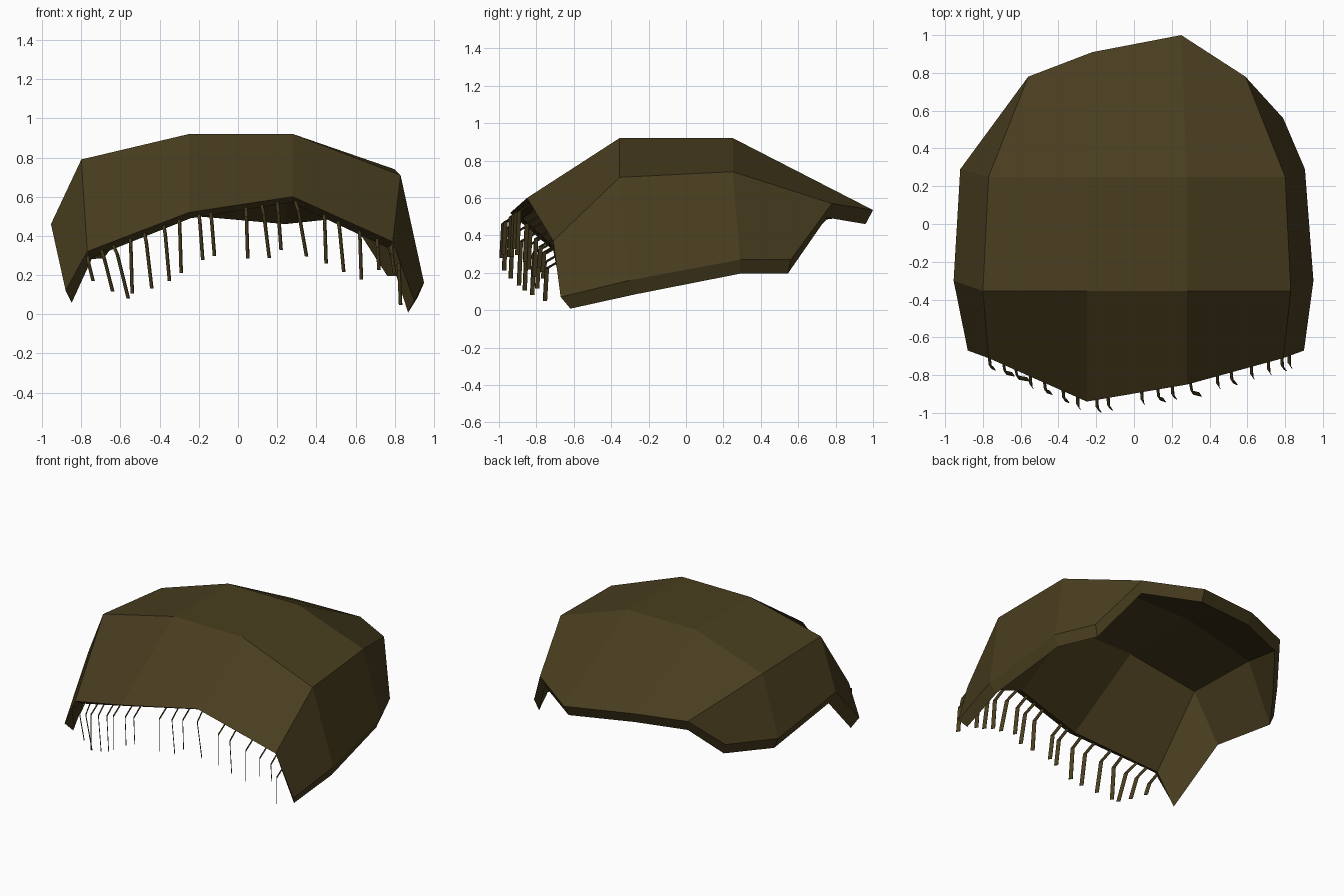
import bpy, bmesh
from mathutils import Vector

if "Cube" in bpy.data.objects:
    bpy.data.objects.remove(bpy.data.objects["Cube"], do_unlink=True)

brown = bpy.data.materials.new("dark_olive_brown")
brown.use_nodes = True
brown.diffuse_color = (0.066, 0.047, 0.0135, 1)
brown.node_tree.nodes["Principled BSDF"].inputs["Base Color"].default_value = brown.diffuse_color

# Cross-sections of the shell, from the front edge to the back edge
FRONT = [(-.88, -.67, .12), (-.77, -.71, .32), (-.25, -.94, .52),
         (.28, -.85, .6), (.79, -.71, .37), (.9, -.67, .07)]
CROWN_FRONT = [(-.955, -.3, .46), (-.8, -.355, .79), (-.25, -.355, .92),
               (.28, -.355, .92), (.83, -.355, .71), (.95, -.3, .16)]
CROWN_BACK = [(-.92, .29, .35), (-.77, .25, .75), (-.25, .25, .92),
              (.28, .25, .92), (.8, .25, .74), (.905, .29, .27)]
BACK = [(-.71, .575, .36), (-.56, .78, .56), (-.22, .91, .575),
        (.25, 1, .535), (.59, .78, .57), (.79, .56, .27)]
ROWS = [FRONT, CROWN_FRONT, CROWN_BACK, BACK]


def finish(bm, name):
    """Turn a bmesh into a flat-shaded object with the shared material."""
    bmesh.ops.recalc_face_normals(bm, faces=bm.faces)
    mesh = bpy.data.meshes.new(name)
    bm.to_mesh(mesh)
    bm.free()
    mesh.materials.append(brown)
    obj = bpy.data.objects.new(name, mesh)
    bpy.context.collection.objects.link(obj)
    return obj


def inner_point(point, row, column):
    """Matching point on the inside: thin front lip, thick crown."""
    x, y, z = point
    on_side = column in (0, len(FRONT) - 1)
    in_middle = column in (2, 3)
    if row == 0:
        drop = .062 if on_side else .03
    elif on_side or row == len(ROWS) - 1:
        drop = .075
    else:
        drop = .095 if in_middle else .045
    return (x * .965, y * .945 + .015, z - drop)


def build_shell():
    bm = bmesh.new()
    outer = [[bm.verts.new(p) for p in row] for row in ROWS]
    inner = [[bm.verts.new(inner_point(p, r, c)) for c, p in enumerate(row)]
             for r, row in enumerate(ROWS)]
    # Outside and inside skins
    for grid in (outer, inner):
        for low, high in zip(grid, grid[1:]):
            for c in range(len(low) - 1):
                bm.faces.new((low[c], low[c + 1], high[c + 1], high[c]))

    # Rim joining the two skins
    def loop(grid):
        right = [row[-1] for row in grid[1:-1]]
        left = [row[0] for row in grid[1:-1]]
        return grid[0] + right + grid[-1][::-1] + left[::-1]

    out_loop, in_loop = loop(outer), loop(inner)
    for i in range(len(out_loop)):
        bm.faces.new((out_loop[i - 1], out_loop[i], in_loop[i], in_loop[i - 1]))
    return finish(bm, "faceted_shell")


def front_edge(x):
    """Point on the front edge at the given x."""
    for a, b in zip(FRONT, FRONT[1:]):
        if a[0] <= x <= b[0]:
            return Vector(a).lerp(Vector(b), (x - a[0]) / (b[0] - a[0]))


def build_strand(bm, x, slant, length):
    """A flat strip that leans out from under the front edge, then hangs."""
    edge = front_edge(x)
    path = [edge + Vector((0, .05, -.01)),
            edge + Vector((slant * .3, -.045, -.065)),
            edge + Vector((slant, -.055, -length))]
    # Every strip is turned the same way, edge-on to the front left
    across = Vector((.57, -.82, 0)) * .013
    thick = Vector((.82, .57, 0)) * .002
    rings = [[bm.verts.new(p + offset) for offset in
              (-across - thick, across - thick, across + thick, thick - across)]
             for p in path]
    for low, high in zip(rings, rings[1:]):
        for i in range(len(low)):
            bm.faces.new((low[i - 1], low[i], high[i], high[i - 1]))
    bm.faces.new(rings[0])
    bm.faces.new(rings[-1])


# Fringe: sideways position, slant and length of every strand
STRANDS = [(-.77, .03, .15), (-.7, .06, .23), (-.64, .08, .29), (-.55, .01, .3),
           (-.48, .04, .3), (-.38, .03, .3), (-.3, .01, .29), (-.2, .02, .25),
           (-.14, .02, .24), (.04, .01, .28), (.12, .04, .29), (.2, .02, .26),
           (.29, .06, .3), (.44, .01, .27), (.51, .03, .28), (.62, .01, .27),
           (.71, .01, .18), (.78, .02, .17), (.82, .01, .24)]

build_shell()
fringe = bmesh.new()
for strand in STRANDS:
    build_strand(fringe, *strand)
finish(fringe, "front_fringe")
